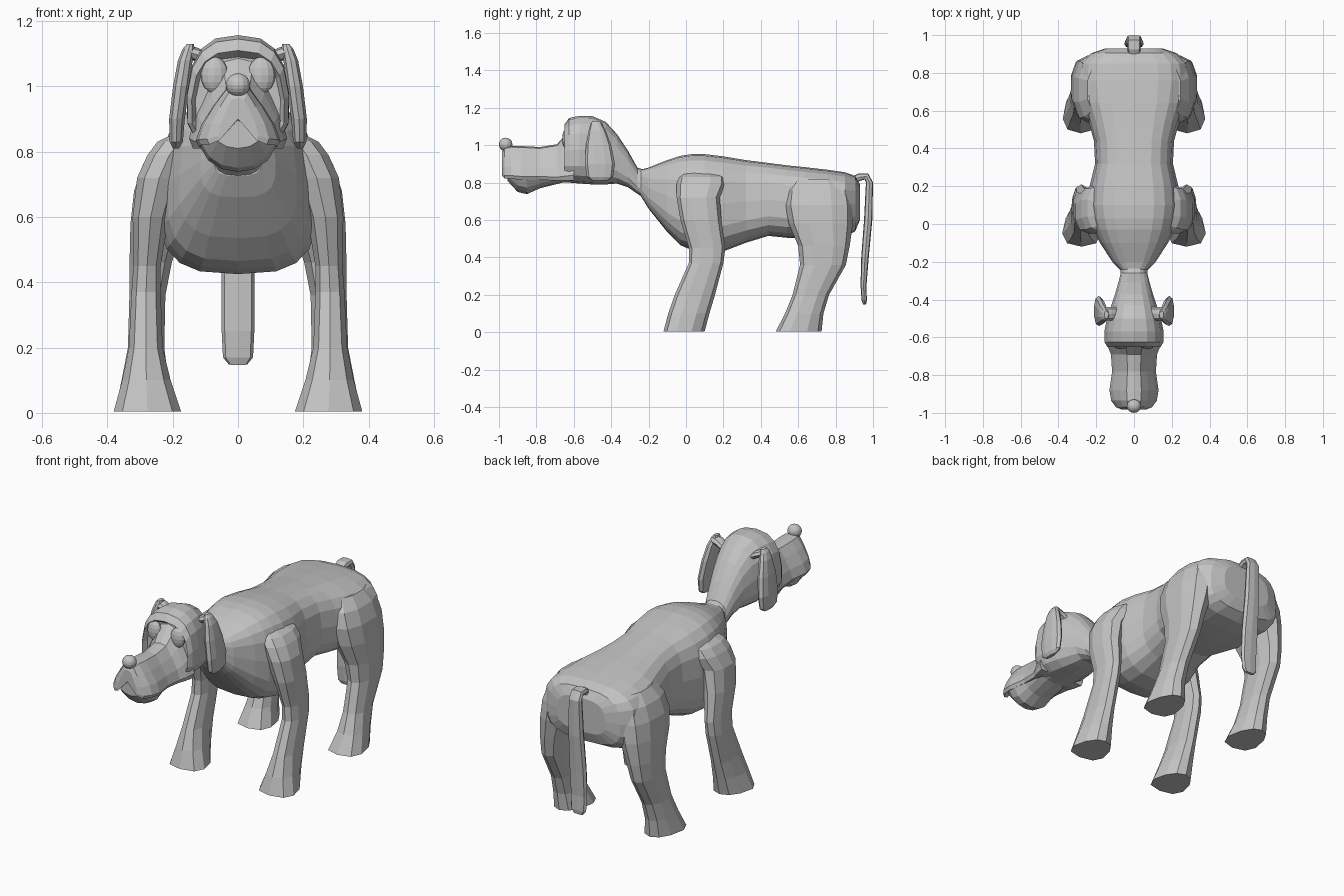
import bpy
import bmesh
from math import sin, cos, pi
from mathutils import Vector

cube = bpy.data.objects.get("Cube")
if cube:
    bpy.data.objects.remove(cube, do_unlink=True)

grey = bpy.data.materials.new("plain_grey")
grey.use_nodes = True
grey.diffuse_color = (0.55, 0.55, 0.55, 1)
grey.node_tree.nodes["Principled BSDF"].inputs["Base Color"].default_value = (0.55, 0.55, 0.55, 1)


def finish(name, bm):
    """Turn a bmesh into a flat shaded object in the single material."""
    bmesh.ops.recalc_face_normals(bm, faces=bm.faces)
    mesh = bpy.data.meshes.new(name)
    bm.to_mesh(mesh)
    bm.free()
    mesh.materials.append(grey)
    obj = bpy.data.objects.new(name, mesh)
    bpy.context.collection.objects.link(obj)
    return obj


def loft(name, rings):
    """Skin a row of closed rings and cap both ends."""
    bm = bmesh.new()
    rows = [[bm.verts.new(p) for p in ring] for ring in rings]
    count = len(rows[0])
    for a, b in zip(rows, rows[1:]):
        for i in range(count):
            j = (i + 1) % count
            bm.faces.new((a[i], a[j], b[j], b[i]))
    bm.faces.new(rows[0])
    bm.faces.new(rows[-1])
    return finish(name, bm)


def rounded(value, power):
    return abs(value) ** power * (1 if value > 0 else -1)


def cross_ring(y, top, bottom, half, sides=16, taper=0.0, power=0.8):
    """Upright ring across the model; taper narrows its upper half."""
    points = []
    for i in range(sides):
        t = 2 * pi * i / sides
        up = rounded(sin(t), power)
        x = half * rounded(cos(t), power) * (1 - taper * up)
        points.append(Vector((x, y, (top + bottom) / 2 + up * (top - bottom) / 2)))
    return points


def level_ring(z, x0, x1, y0, y1, side=1, sides=10, power=0.85):
    """Horizontal ring that fills a box in plan; near the ground the heel is narrower."""
    heel = max(0, 0.28 - z)
    points = []
    for i in range(sides):
        t = 2 * pi * (i + 0.5) / sides
        back = rounded(sin(t), power)
        x = (x0 + x1) / 2 + rounded(cos(t), power) * (1 - heel * back) * (x1 - x0) / 2
        points.append(Vector((side * x, (y0 + y1) / 2 + back * (y1 - y0) / 2, z)))
    return points


def ball(name, centre, size, u, v):
    bm = bmesh.new()
    bmesh.ops.create_uvsphere(bm, u_segments=u, v_segments=v, radius=1)
    for vert in bm.verts:
        vert.co = Vector(centre) + vert.co * Vector(size)
    return finish(name, bm)


# Torso: y, top, bottom, half width
torso = [
    (-.24, .87, .725, .075), (-.2, .88, .66, .115), (-.1, .92, .535, .18),
    (-.03, .943, .465, .215), (.03, .952, .44, .232), (.1, .952, .425, .243),
    (.2, .94, .432, .235), (.32, .92, .478, .206), (.44, .905, .515, .212),
    (.54, .892, .505, .24), (.64, .882, .5, .275), (.76, .868, .5, .296),
    (.85, .855, .51, .285), (.905, .835, .54, .225), (.93, .79, .6, .15),
]
loft("torso", [cross_ring(*s, sides=20, taper=0.05, power=0.66) for s in torso])

# Neck and head, ending in a rim around a sunken face
head = [
    (-.2, .86, .7, .08), (-.26, .88, .74, .07), (-.31, .97, .775, .083),
    (-.37, 1.06, .795, .1), (-.43, 1.125, .79, .12), (-.5, 1.155, .79, .143),
    (-.57, 1.157, .795, .157), (-.625, 1.145, .8, .156), (-.65, 1.11, .81, .142),
    (-.62, 1.09, .83, .13),
]
loft("head", [cross_ring(*s, taper=0.1, power=0.75) for s in head])

# Upper snout: triangular section with the lip notched under the middle
snout_half = [(.3, .96), (.58, .7), (.86, .38), (1, .1), (.92, 0)]


def snout_ring(y, top, bottom, half, notch):
    right = [(half * u, bottom + v * (top - bottom)) for u, v in snout_half]
    middle = bottom + notch * (top - bottom)
    outline = [(0, top)] + right + [(0, middle)] + [(-x, z) for x, z in reversed(right)]
    return [Vector((x, y, z)) for x, z in outline]


snout = [
    (-.6, 1.11, .81, .15, 0), (-.65, 1.05, .81, .138, 0), (-.69, 1.005, .81, .122, .1),
    (-.78, .99, .815, .116, .2), (-.88, .995, .815, .13, .35),
    (-.935, .997, .82, .121, .42), (-.97, .987, .822, .095, .46),
    (-.983, .965, .835, .062, .5),
]
loft("upper_snout", [snout_ring(*s) for s in snout])

# Lower jaw
jaw = [
    (-.56, .9, .8, .11), (-.66, .89, .8, .108), (-.78, .88, .77, .106),
    (-.85, .89, .738, .116), (-.9, .9, .75, .112), (-.955, .905, .81, .08),
]
loft("lower_jaw", [cross_ring(*s, sides=12, taper=-0.2, power=0.9) for s in jaw])

# Nose
ball("nose", (0, -.964, 1.004), (.038, .036, .036), 14, 10)

# Legs and ears: z, x range, y range
front_leg = [
    (.005, .18, .375, -.12, .1), (.1, .208, .353, -.095, .125),
    (.2, .23, .335, -.06, .155), (.37, .235, .328, .015, .2),
    (.45, .235, .322, .015, .21), (.6, .21, .325, -.03, .19),
    (.72, .17, .312, -.05, .18), (.79, .14, .28, -.05, .21),
    (.83, .11, .25, -.04, .21), (.86, .08, .19, -.02, .17),
]
hind_leg = [
    (.005, .19, .372, .48, .725), (.1, .215, .355, .53, .735),
    (.2, .225, .338, .57, .765), (.36, .22, .335, .61, .855),
    (.46, .2, .335, .6, .875), (.58, .16, .333, .55, .892),
    (.68, .14, .322, .53, .892), (.76, .12, .295, .54, .88),
    (.82, .1, .25, .58, .84),
]
ear = [
    (.81, .18, .2, -.5, -.42), (.83, .168, .21, -.53, -.39),
    (.9, .162, .212, -.54, -.38), (1, .148, .2, -.535, -.4),
    (1.08, .138, .185, -.52, -.43), (1.115, .132, .17, -.51, -.45),
    (1.13, .135, .157, -.5, -.46),
]

for label, side in (("left", 1), ("right", -1)):
    for part, table in (("front_leg", front_leg), ("hind_leg", hind_leg), ("ear", ear)):
        loft(label + "_" + part, [level_ring(*s, side=side) for s in table])
    # Short bridge joining the ear to the skull
    loft(label + "_ear_root", [
        [Vector((side * x, -.475 + .035 * cos(k * pi / 4), z + .022 * sin(k * pi / 4)))
         for k in range(8)]
        for x, z in ((.08, 1.07), (.12, 1.095), (.15, 1.105))])
    ball(label + "_eye", (side * .072, -.636, 1.035), (.042, .026, .056), 12, 8)

# Tail: y, z, half width, half thickness, swept square to its own path
tail = [
    (.89, .81, .03, .02), (.93, .83, .035, .02), (.965, .832, .036, .018),
    (.981, .8, .038, .019), (.974, .6, .044, .022), (.957, .4, .051, .02),
    (.949, .25, .05, .016), (.953, .17, .046, .014), (.955, .148, .028, .008),
]
tail_rings = []
for i, (y, z, half, thick) in enumerate(tail):
    before, after = tail[max(i - 1, 0)], tail[min(i + 1, len(tail) - 1)]
    along = Vector((0, after[0] - before[0], after[1] - before[1])).normalized()
    normal = Vector((0, -along.z, along.y))
    tail_rings.append([
        Vector((half * rounded(cos(k * pi / 4), .6), y, z))
        + normal * thick * rounded(sin(k * pi / 4), .6) for k in range(8)])
loft("tail", tail_rings)
